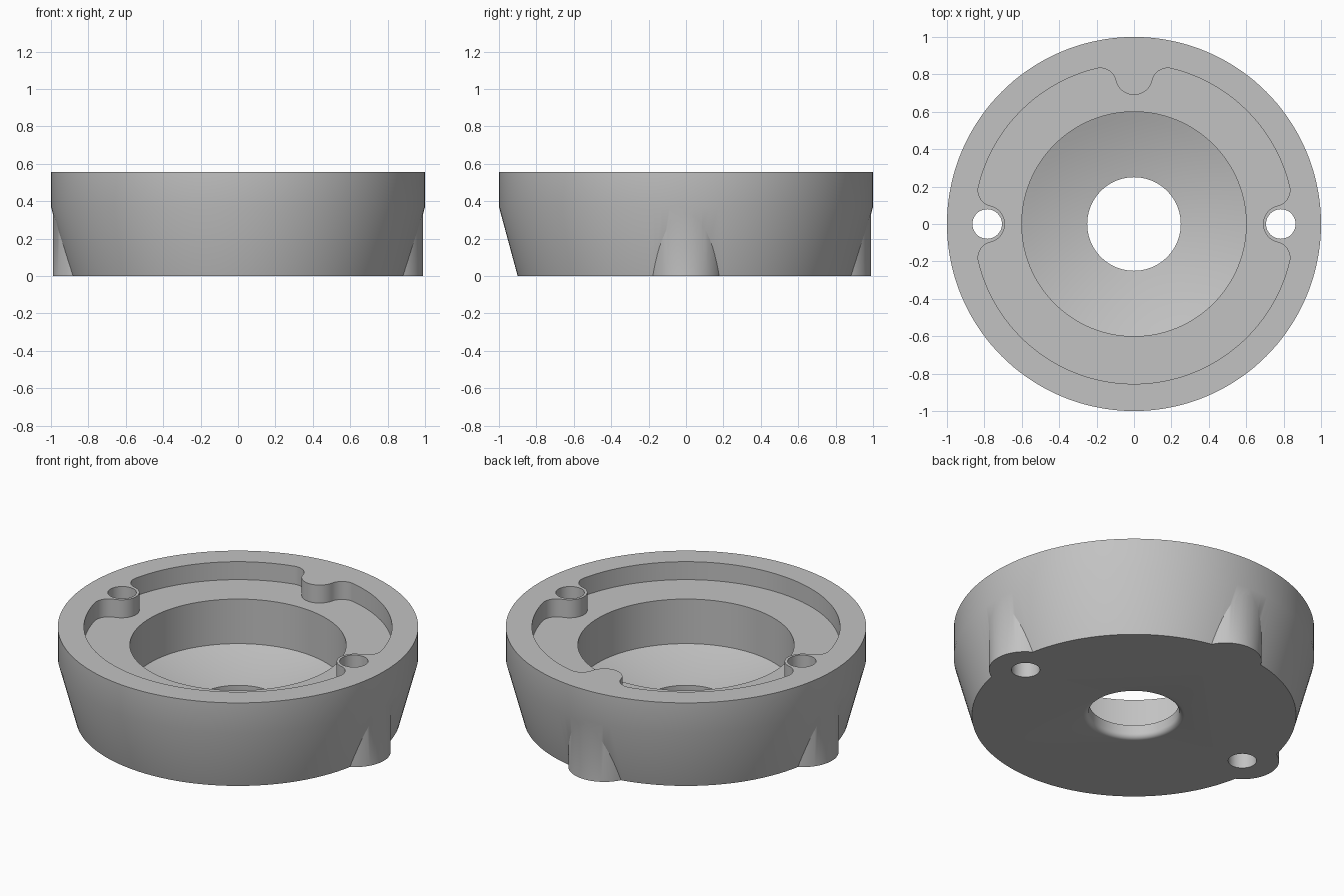
import bpy, bmesh
from math import sin, cos, acos, atan2, pi, radians

if "Cube" in bpy.data.objects:
    bpy.data.objects.remove(bpy.data.objects["Cube"], do_unlink=True)

HEIGHT = 0.555
FLOOR = 0.445          # floor of the shallow pocket
POCKET_R = 0.855
POST_POS, POST_R = 0.79, 0.1
FILLET = 0.085
SEGS = 144

grey = bpy.data.materials.new("plain grey")
grey.use_nodes = True
colour = (0.54, 0.54, 0.54, 1)
grey.diffuse_color = colour
grey.node_tree.nodes["Principled BSDF"].inputs["Base Color"].default_value = colour


def arc(cx, cy, r, start, end, n):
    return [(cx + r * cos(start + (end - start) * i / n),
             cy + r * sin(start + (end - start) * i / n)) for i in range(n + 1)]


def finish(name, bm):
    bmesh.ops.recalc_face_normals(bm, faces=bm.faces[:])
    mesh = bpy.data.meshes.new(name)
    bm.to_mesh(mesh)
    bm.free()
    mesh.materials.append(grey)
    obj = bpy.data.objects.new(name, mesh)
    bpy.context.collection.objects.link(obj)
    return obj


def loft(name, rings):
    """Closed solid through rings of equal length, with flat caps."""
    bm = bmesh.new()
    loops = [[bm.verts.new(p) for p in ring] for ring in rings]
    n = len(loops[0])
    for low, high in zip(loops, loops[1:]):
        for i in range(n):
            j = (i + 1) % n
            bm.faces.new((low[i], low[j], high[j], high[i]))
    bm.faces.new(loops[0][::-1])
    bm.faces.new(loops[-1])
    return finish(name, bm)


def turned(name, profile, x=0, y=0, segs=SEGS):
    """Solid of revolution from (radius, z) pairs, lowest first."""
    return loft(name, [[(px, py, z) for px, py in arc(x, y, r, 0, 2 * pi, segs)[:-1]]
                       for r, z in profile])


def prism(name, outline, z0, z1):
    return loft(name, [[(x, y, z) for x, y in outline] for z in (z0, z1)])


def combine(target, tool, operation):
    mod = target.modifiers.new("shape", 'BOOLEAN')
    mod.operation, mod.solver, mod.object = operation, 'EXACT', tool
    tool.hide_render = True
    bpy.ops.object.select_all(action='DESELECT')
    bpy.context.view_layer.objects.active = target
    target.select_set(True)
    bpy.ops.object.modifier_apply(modifier=mod.name)
    bpy.data.objects.remove(tool, do_unlink=True)


def pocket_outline():
    """Circle with three rounded posts biting into it."""
    reach = POCKET_R - FILLET
    a = acos((POST_POS**2 + reach**2 - (POST_R + FILLET)**2) / (2 * POST_POS * reach))
    fx, fy = reach * cos(a), reach * sin(a)
    b = atan2(fy, POST_POS - fx)
    bite = (arc(fx, -fy, FILLET, -a, b, 14)
            + arc(POST_POS, 0, POST_R, pi + b, pi - b, 20)[1:-1]
            + arc(fx, fy, FILLET, -b, a, 14))
    turns = [0, pi / 2, pi, 2 * pi]
    points = []
    for t, nxt in zip(turns, turns[1:]):
        points += [(x * cos(t) - y * sin(t), x * sin(t) + y * cos(t)) for x, y in bite]
        steps = int((nxt - t) / radians(3))
        points += arc(0, 0, POCKET_R, t + a, nxt - a, steps)[1:-1]
    return points


# Outer body: tapered foot under a straight rim
body = turned("cup_body", [(0.9, 0), (1, 0.37), (1, HEIGHT)])

# Bosses bulging from the taper on both sides and at the back
for x, y in ((POST_POS, 0), (-POST_POS, 0), (0, POST_POS)):
    combine(body, turned("boss", [(0.2, 0), (0.2, 0.4)], x, y, 72), 'UNION')

# Bore: rounded mouth below, short throat, shallow bowl, straight wall
mouth = [(0.28 - 0.03 * sin(i * pi / 12), 0.03 - 0.03 * cos(i * pi / 12)) for i in range(7)]
bowl = [(0.25 + 0.35 * t, 0.08 + 0.06 * t + 0.032 * t * t) for t in (i / 8 for i in range(9))]
bore = turned("bore_cutter", [(0.28, -0.1)] + mouth + bowl + [(0.6, 0.8)])
combine(body, bore, 'DIFFERENCE')

# Shallow pocket with posts left standing
combine(body, prism("pocket_cutter", pocket_outline(), FLOOR, 0.8), 'DIFFERENCE')

# Screw holes through the two side posts
for x in (-0.785, 0.785):
    combine(body, turned("hole_cutter", [(0.079, -0.1), (0.079, 0.8)], x, 0, 48), 'DIFFERENCE')

bpy.ops.object.select_all(action='DESELECT')
bpy.context.view_layer.objects.active = body
body.select_set(True)
bpy.ops.object.shade_smooth_by_angle(angle=radians(30))
